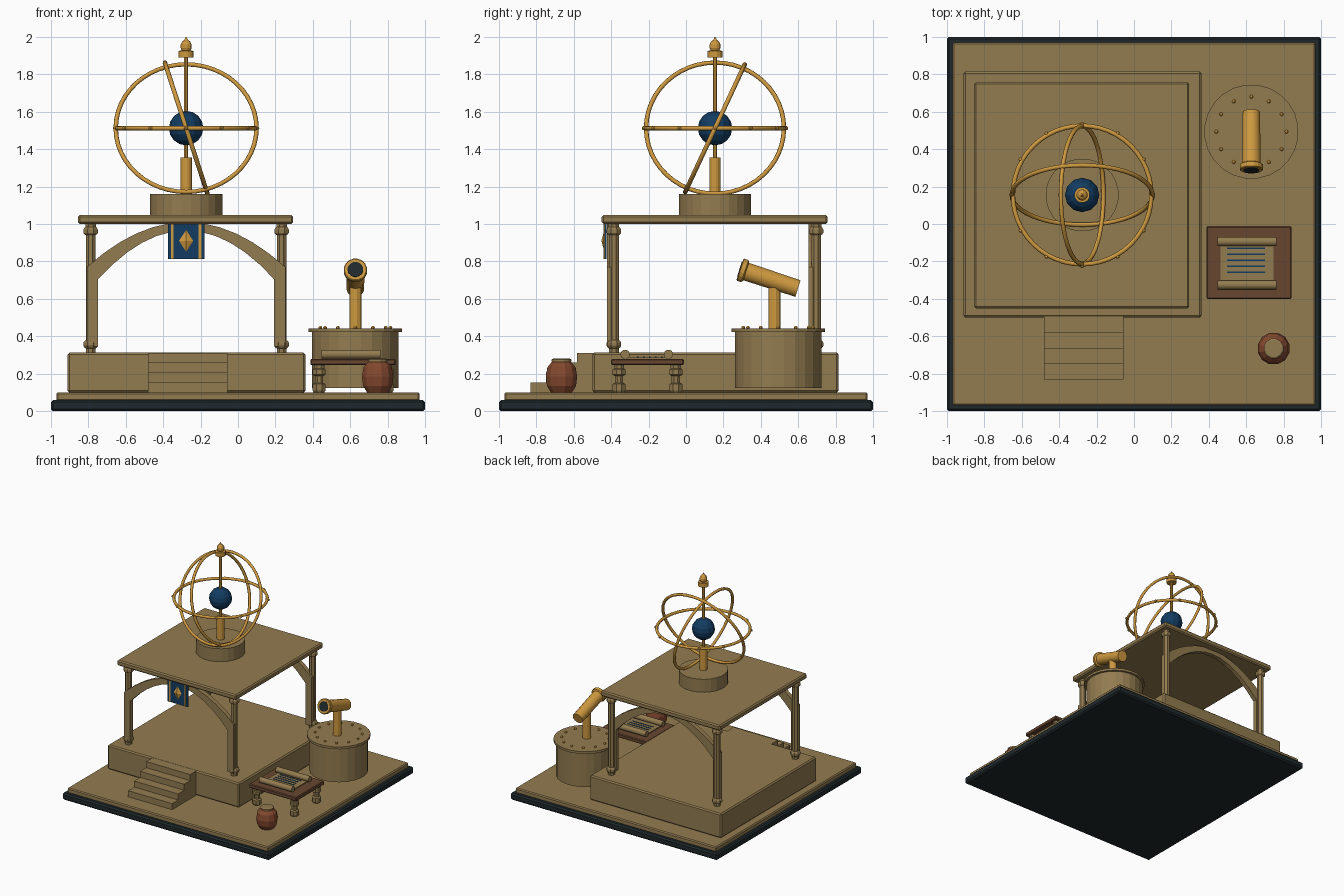
import bpy, bmesh, math
from mathutils import Matrix, Vector

cube = bpy.data.objects.get("Cube")
if cube:
    bpy.data.objects.remove(cube, do_unlink=True)


def material(name, r, g, b):
    m = bpy.data.materials.new(name)
    m.use_nodes = True
    m.diffuse_color = (r, g, b, 1)
    bsdf = next(n for n in m.node_tree.nodes if n.type == 'BSDF_PRINCIPLED')
    bsdf.inputs["Base Color"].default_value = (r, g, b, 1)
    return m


SAND = material("sandstone", 0.29, 0.2, 0.08)
GOLD = material("brass", 0.62, 0.32, 0.05)
NAVY = material("deep_blue", 0.006, 0.045, 0.12)
CLAY = material("red_clay", 0.23, 0.065, 0.028)
WOOD = material("dark_wood", 0.14, 0.062, 0.03)
SLATE = material("slate", 0.014, 0.022, 0.025)


def finish(name, bm, mat, loc=(0, 0, 0), rot=None, smooth=False):
    bmesh.ops.recalc_face_normals(bm, faces=bm.faces)
    mesh = bpy.data.meshes.new(name)
    bm.to_mesh(mesh)
    bm.free()
    mesh.materials.append(mat)
    ob = bpy.data.objects.new(name, mesh)
    bpy.context.collection.objects.link(ob)
    ob.location = loc
    if rot:
        ob.rotation_euler = rot
    if smooth:
        bpy.ops.object.select_all(action='DESELECT')
        ob.select_set(True)
        bpy.context.view_layer.objects.active = ob
        bpy.ops.object.shade_smooth_by_angle(angle=math.radians(50))
    return ob


def box(name, x, y, z, mat, bevel=0):
    """Box from (min, max) ranges, with an optional chamfer."""
    bm = bmesh.new()
    size = [r[1] - r[0] for r in (x, y, z)]
    mid = [(r[0] + r[1]) / 2 for r in (x, y, z)]
    bmesh.ops.create_cube(bm, size=1, matrix=Matrix.Diagonal((*size, 1)))
    if bevel:
        bmesh.ops.bevel(bm, geom=bm.edges[:], offset=bevel, segments=1, affect='EDGES')
    return finish(name, bm, mat, mid)


def lathe(name, profile, loc, mat, sides=16, rot=None, smooth=False):
    """Turned solid from (radius, height) points, capped at both ends."""
    bm = bmesh.new()
    rings = [[bm.verts.new((r * math.cos(a), r * math.sin(a), h))
              for a in (math.tau * (i + .5) / sides for i in range(sides))]
             for r, h in profile]
    for lo, hi in zip(rings, rings[1:]):
        for i in range(sides):
            j = (i + 1) % sides
            bm.faces.new((lo[i], lo[j], hi[j], hi[i]))
    bm.faces.new(rings[0])
    bm.faces.new(rings[-1])
    return finish(name, bm, mat, loc, rot, smooth)


def prism(name, outline, y, mat):
    """Outline in the x-z plane pushed along y."""
    bm = bmesh.new()
    face = bm.faces.new([bm.verts.new((px, y[0], pz)) for px, pz in outline])
    out = bmesh.ops.extrude_face_region(bm, geom=[face])
    moved = [v for v in out["geom"] if isinstance(v, bmesh.types.BMVert)]
    bmesh.ops.translate(bm, verts=moved, vec=(0, y[1] - y[0], 0))
    return finish(name, bm, mat)


def ball(name, r, loc, mat, u=8, v=6):
    bm = bmesh.new()
    bmesh.ops.create_uvsphere(bm, u_segments=u, v_segments=v, radius=r)
    return finish(name, bm, mat, loc)


def stud_circle(name, centre, radius, size):
    for i in range(12):
        a = math.tau * i / 12
        ball(name, size, centre + Vector((math.cos(a), math.sin(a), 0)) * radius, GOLD)


# Ground slabs
box("base_slab", (-1, 1), (-1, 1), (0, .06), SLATE, .012)
box("courtyard_floor", (-.97, .97), (-.97, .97), (.055, .1), SAND, .008)

# Raised platform and its stairs
CX, CY = -.277, .155
box("platform", (-.91, .36), (-.5, .815), (.1, .313), SAND, .01)
for i in range(4):
    box("stair", (-.48, -.055), (-.83 + i * .083, -.48), (.1 + i * .053, .153 + i * .053), SAND)

# Pavilion posts
post = [(.028, .31), (.028, .335), (.036, .34), (.042, .35), (.042, .365), (.036, .375), (.028, .38),
        (.028, .94), (.036, .945), (.042, .953), (.042, .97), (.036, .98), (.03, .985), (.03, 1.0)]
for sx in (-1, 1):
    for sy in (-1, 1):
        lathe("pavilion_post", post, (CX + sx * .51, CY + sy * .54, 0), SAND, 8)

# Front and back arches
STEPS = 12
outer = [(-.53, .345)]
inner = [(-.47, .345)]
for i in range(STEPS + 1):
    t = 2 * i / STEPS - 1
    outer.append((t * .53, 1.01 - .24 * t * t))
    inner.append((t * .47, .965 - .26 * t * t))
outer.append((.53, .345))
inner.append((.47, .345))
outline = [(CX + px, pz) for px, pz in outer + inner[::-1]]
for name, py in (("front_arch", -.385), ("back_arch", .69)):
    prism(name, outline, (py - .036, py + .002), SAND)

# Roof and round plinth
box("roof_slab", (-.855, .295), (-.45, .757), (1.0, 1.047), SAND, .01)
lathe("plinth", [(.195, 1.045), (.195, 1.16)], (CX, CY, 0), SAND, 24)

# Hanging banner
box("banner", (-.375, -.18), (-.436, -.425), (.812, 1.0), NAVY)
for x in (-.352, -.203):
    box("banner_stripe", (x - .007, x + .007), (-.441, -.43), (.812, 1.0), GOLD)
bm = bmesh.new()
rim = [bm.verts.new(p) for p in ((-.038, 0, 0), (0, 0, -.058), (.038, 0, 0), (0, 0, .058))]
tip = bm.verts.new((0, -.016, 0))
bm.faces.new(rim)
for i in range(4):
    bm.faces.new((rim[i], rim[(i + 1) % 4], tip))
finish("banner_diamond", bm, GOLD, (CX, -.436, .91))

# Ringed globe
HUB = Vector((CX, CY, 1.512))
lathe("globe_stand", [(.031, 1.15), (.031, 1.355)], (CX, CY, 0), GOLD, 16)
lathe("globe_axis", [(.012, 1.3), (.012, 1.9)], (CX, CY, 0), GOLD, 8)
ball("globe", .092, HUB, NAVY, 12, 8)
rings = (("tilted_ring_x", .376, (math.radians(65), 0, 0)),
         ("tilted_ring_y", .368, (0, math.radians(72), 0)),
         ("level_ring", .37, (0, 0, 0)))
for name, radius, turn in rings:
    bpy.ops.mesh.primitive_torus_add(major_radius=radius, minor_radius=.012, major_segments=48,
                                     minor_segments=8, location=HUB, rotation=turn)
    ob = bpy.context.object
    ob.name = name
    ob.data.materials.append(GOLD)
    bpy.ops.object.shade_smooth_by_angle(angle=math.radians(50))
stud_circle("ring_stud", HUB, .38, .011)
lathe("finial", [(.042, 1.888), (.042, 1.925), (.024, 1.926), (.03, 1.94), (.03, 1.958), (.022, 1.975),
                 (.01, 1.983), (.002, 2.0)], (CX, CY, 0), GOLD, 12)

# Telescope drum
DX, DY = .627, .493
lathe("telescope_drum", [(.233, .125), (.233, .425)], (DX, DY, 0), SAND, 24)
lathe("drum_top", [(.252, .422), (.252, .442)], (DX, DY, 0), SAND, 24)
stud_circle("drum_stud", Vector((DX, DY, .446)), .187, .01)
lathe("telescope_post", [(.033, .44), (.033, .68)], (DX, .473, 0), GOLD, 12)

# Telescope tube, with its open end tipped up toward the front
tail, mouth = Vector((DX, .598, .655)), Vector((DX, .288, .757))
axis = mouth - tail
length = axis.length
aim = axis.to_track_quat('Z', 'Y').to_euler()
lathe("telescope_tube", [(.047, 0), (.05, length - .03)], tail, GOLD, 16, aim, True)
lathe("telescope_rim", [(.052, length - .035), (.063, length - .028), (.063, length - .004),
                        (.058, length)], tail, GOLD, 16, aim)
lathe("telescope_lens", [(.042, length - .01), (.042, length + .003)], tail, SLATE, 16, aim)

# Reading table with turned legs
box("table_top", (.387, .842), (-.4, -.012), (.246, .28), WOOD, .006)
leg = [(.03, .1), (.038, .112), (.038, .145), (.024, .152), (.024, .188), (.038, .195),
       (.038, .222), (.03, .228), (.03, .25)]
for x in (.433, .796):
    for y in (-.358, -.054):
        lathe("table_leg", leg, (x, y, 0), SAND, 8)

# Open scroll
box("scroll_sheet", (.462, .745), (-.325, -.095), (.278, .288), SAND)
for y in (-.325, -.094):
    lathe("scroll_roll", [(.025, -.158), (.025, .158)], (.603, y, .304), SAND, 12,
          (0, math.pi / 2, 0), True)
for i in range(5):
    y = -.13 - i * .032
    box("scroll_line", (.497, .7), (y - .004, y + .004), (.286, .291), NAVY)

# Clay pot with a pale lip
lathe("clay_pot", [(.058, .1), (.08, .135), (.087, .185), (.078, .235), (.052, .265)],
      (.746, -.665, 0), CLAY, 12)
lathe("pot_lip", [(.05, .26), (.054, .266), (.054, .276), (.046, .281)], (.746, -.665, 0), SAND, 12)
